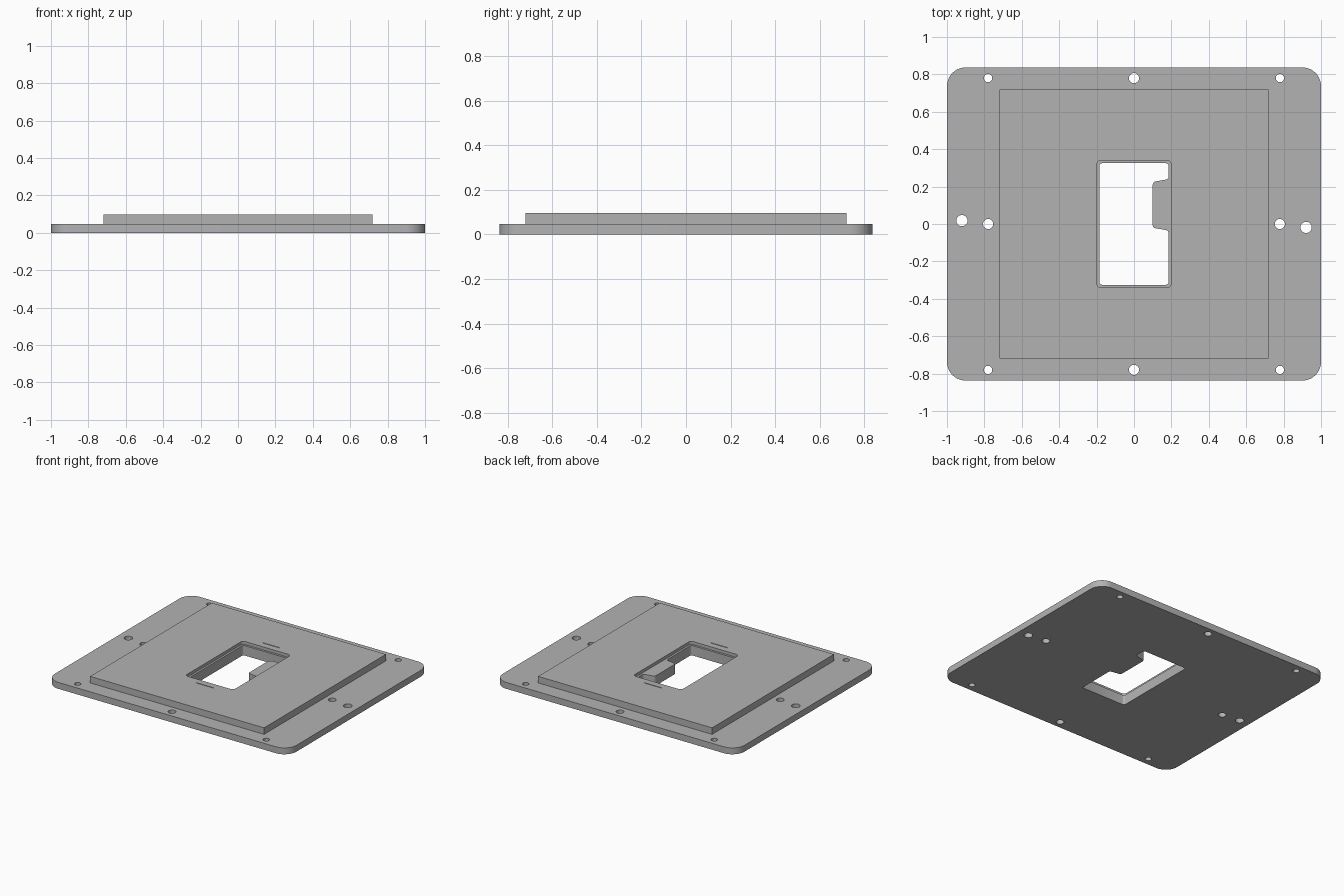
import bpy
import bmesh
import math

if "Cube" in bpy.data.objects:
    bpy.data.objects.remove(bpy.data.objects["Cube"])

PLATE_TOP, LEDGE, TOP = 0.048, 0.074, 0.097

grey = bpy.data.materials.new("plate grey")
grey.diffuse_color = (0.45, 0.45, 0.45, 1)
grey.use_nodes = True
grey.node_tree.nodes["Principled BSDF"].inputs["Base Color"].default_value = grey.diffuse_color


def prism(name, points, z0, z1, radius=0.0, segments=8):
    """Extrude an outline upwards and round its upright edges."""
    bm = bmesh.new()
    face = bm.faces.new([bm.verts.new((x, y, z0)) for x, y in points])
    up = bmesh.ops.extrude_face_region(bm, geom=[face])["geom"]
    bmesh.ops.translate(bm, vec=(0, 0, z1 - z0),
                        verts=[v for v in up if isinstance(v, bmesh.types.BMVert)])
    if radius:
        upright = [e for e in bm.edges
                   if abs(e.verts[0].co.z - e.verts[1].co.z) > 1e-5]
        bmesh.ops.bevel(bm, geom=upright, offset=radius, segments=segments,
                        profile=0.5, affect='EDGES')
    bmesh.ops.recalc_face_normals(bm, faces=bm.faces)
    mesh = bpy.data.meshes.new(name)
    bm.to_mesh(mesh)
    bm.free()
    mesh.materials.append(grey)
    obj = bpy.data.objects.new(name, mesh)
    bpy.context.collection.objects.link(obj)
    return obj


def rect(hx, hy, cx=0, cy=0):
    return [(cx - hx, cy - hy), (cx + hx, cy - hy), (cx + hx, cy + hy), (cx - hx, cy + hy)]


def circle(x, y, r, n=32):
    return [(x + r * math.cos(2 * math.pi * i / n),
             y + r * math.sin(2 * math.pi * i / n)) for i in range(n)]


def combine(target, tool, operation):
    """Apply a boolean, then discard the tool."""
    mod = target.modifiers.new(operation.lower(), 'BOOLEAN')
    mod.operation, mod.solver, mod.object = operation, 'EXACT', tool
    bpy.context.view_layer.objects.active = target
    bpy.ops.object.modifier_apply(modifier=mod.name)
    bpy.data.objects.remove(tool)


# Base plate with rounded corners, and the raised square platform
plate = prism("mounting_plate", rect(1.0, 0.837), 0, PLATE_TOP, 0.1, 12)
combine(plate, prism("platform", rect(0.72, 0.72), 0.02, TOP), 'UNION')

# Shallow recess around the window
combine(plate, prism("window_recess", rect(0.2, 0.34), LEDGE, 0.2, 0.025, 5), 'DIFFERENCE')

# Through window, leaving a tapered tab on its right side
window = [(-0.185, -0.325), (0.185, -0.325), (0.185, -0.035), (0.1, -0.02),
          (0.1, 0.225), (0.185, 0.24), (0.185, 0.325), (-0.185, 0.325)]
combine(plate, prism("window_opening", window, -0.1, 0.2, 0.014, 4), 'DIFFERENCE')

# Screw holes
holes = [(sx * 0.78, sy * 0.78, 0.022) for sx in (-1, 1) for sy in (-1, 1)]
holes += [(0, s * 0.78, 0.027) for s in (-1, 1)]
holes += [(s * 0.78, 0, 0.027) for s in (-1, 1)]
holes += [(s * 0.92, -s * 0.018, 0.03) for s in (-1, 1)]
for x, y, r in holes:
    combine(plate, prism("screw_hole", circle(x, y, r), -0.1, 0.2), 'DIFFERENCE')

# Fine engraved marks above and below the window
for s in (-1, 1):
    combine(plate, prism("mark", rect(0.07, 0.003, 0, s * 0.392), TOP - 0.005, 0.2),
            'DIFFERENCE')

# Smooth the rounded walls, keep the edges sharp
bpy.ops.object.select_all(action='DESELECT')
plate.select_set(True)
bpy.context.view_layer.objects.active = plate
bpy.ops.object.shade_smooth_by_angle(angle=math.radians(30))
